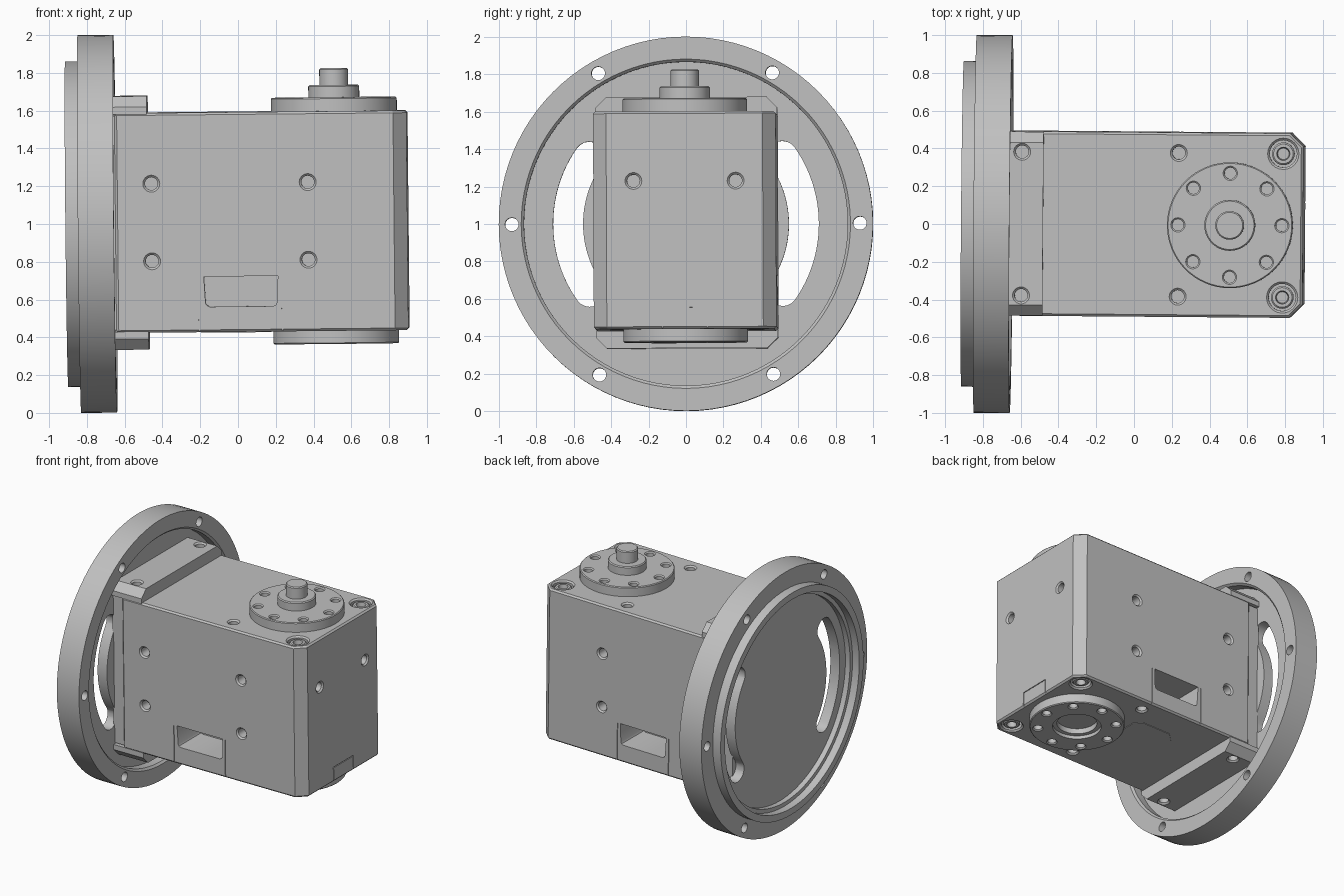
import bpy, bmesh, math
from mathutils import Vector, Matrix, Euler

if "Cube" in bpy.data.objects:
    bpy.data.objects.remove(bpy.data.objects["Cube"], do_unlink=True)

metal = bpy.data.materials.new("machined_grey")
metal.use_nodes = True
GREY = (0.53, 0.53, 0.53, 1)
metal.diffuse_color = GREY
for node in metal.node_tree.nodes:
    if node.type == 'BSDF_PRINCIPLED':
        node.inputs["Base Color"].default_value = GREY

X, Y, Z = Vector((1, 0, 0)), Vector((0, 1, 0)), Vector((0, 0, 1))
parts = []


def finish(name, bm, keep):
    bmesh.ops.recalc_face_normals(bm, faces=bm.faces)
    mesh = bpy.data.meshes.new(name)
    bm.to_mesh(mesh)
    bm.free()
    mesh.materials.append(metal)
    ob = bpy.data.objects.new(name, mesh)
    bpy.context.scene.collection.objects.link(ob)
    if keep:
        parts.append(ob)
    else:
        ob.hide_render = True
    return ob


def lathe(name, profile, origin, axis, n=24, keep=True):
    """Turn (height, radius) points around an axis; ends lie on the axis."""
    bm = bmesh.new()
    rot = axis.to_track_quat('Z', 'Y')
    rings = []
    for h, r in profile:
        count = n if r else 1
        rings.append([bm.verts.new(rot @ Vector((r * math.cos(math.tau * i / n),
                      r * math.sin(math.tau * i / n), h)) + Vector(origin)) for i in range(count)])
    for a, b in zip(rings, rings[1:]):
        for i in range(n):
            j = (i + 1) % n
            quad = [a[i % len(a)], a[j % len(a)], b[j % len(b)], b[i % len(b)]]
            bm.faces.new(list(dict.fromkeys(quad)))
    return finish(name, bm, keep)


def prism(name, outline, axis, lo, hi, keep=True):
    """Extrude a 2D outline along x, y or z."""
    place = {'x': lambda a, b, c: (c, a, b), 'y': lambda a, b, c: (a, c, b),
             'z': lambda a, b, c: (a, b, c)}[axis]
    bm = bmesh.new()
    low = [bm.verts.new(place(a, b, lo)) for a, b in outline]
    high = [bm.verts.new(place(a, b, hi)) for a, b in outline]
    bm.faces.new(low)
    bm.faces.new(high)
    for i in range(len(low)):
        j = (i + 1) % len(low)
        bm.faces.new((low[i], low[j], high[j], high[i]))
    return finish(name, bm, keep)


def rect(a, b, c, d):
    return [(a, c), (b, c), (b, d), (a, d)]


def hole(origin, axis, r=0.034, depth=0.1, sink=0.011):
    """Blind hole cutter with a small countersink; axis points out of the surface."""
    return lathe("hole_cutter", [(-depth, 0), (-depth, r), (-sink, r), (0, r + sink),
                 (0.02, r + sink), (0.02, 0)], origin, axis, keep=False)


def cut(ob, cutters, bevel=0):
    if bevel:
        m = ob.modifiers.new("edge_chamfer", 'BEVEL')
        m.width, m.segments, m.angle_limit = bevel, 1, math.radians(60)
    for c in cutters:
        m = ob.modifiers.new("cut", 'BOOLEAN')
        m.operation, m.solver, m.object = 'DIFFERENCE', 'EXACT', c
    dg = bpy.context.evaluated_depsgraph_get()
    mesh = bpy.data.meshes.new_from_object(ob.evaluated_get(dg))
    ob.modifiers.clear()
    ob.data = mesh
    for c in cutters:
        bpy.data.objects.remove(c, do_unlink=True)


# Mounting flange: outer ring, rear spigot and recessed web
FY, FZ = -0.006, 1.008
flange = lathe("mounting_flange", [
    (-0.81, 0), (-0.81, 0.78), (-0.85, 0.78), (-0.85, 0.81), (-0.907, 0.81), (-0.907, 0.862),
    (-0.84, 0.862), (-0.84, 1), (-0.65, 1), (-0.65, 0.88), (-0.665, 0.865),
    (-0.73, 0.865), (-0.73, 0)], (0, FY, FZ), X, n=96)
cutters = []
for k in range(6):
    a = k * math.pi / 3
    cutters.append(lathe("bolt_cutter", [(-1, 0), (-1, 0.036), (-0.5, 0.036), (-0.5, 0)],
                         (0, FY + 0.93 * math.cos(a), FZ + 0.93 * math.sin(a)), X, keep=False))
# Curved slots with round ends
END = math.radians(35)


def slot(side):
    pts = []
    for r, flip in ((0.71, 1), (0.55, -1)):
        pts += [(r * math.cos(t), r * math.sin(t))
                for t in [flip * END * (i / 12 - 1) for i in range(25)]]
        c = (0.63 * math.cos(END), flip * 0.63 * math.sin(END))
        for i in range(1, 10):
            t = flip * END + math.pi * i / 10 + (0 if flip > 0 else math.pi)
            pts.append((c[0] + 0.08 * math.cos(t), c[1] + 0.08 * math.sin(t)))
    return [(FY + side * y, FZ + z) for y, z in pts]


for s in (1, -1):
    cutters.append(prism("slot_cutter", slot(s), 'x', -1, -0.5, keep=False))
cut(flange, cutters)

# Gearbox housing with chamfered front corners
L, R, W, B, T, CH = -0.645, 0.9, 0.488, 0.431, 1.594, 0.07
housing = prism("housing", [(L, -W), (R - CH, -W), (R, CH - W), (R, W - CH), (R - CH, W), (L, W)],
                'z', B, T)
cutters = []
OX = 0.514
for s in (1, -1):
    # side and end mounting holes
    for x in (-0.453, 0.375):
        for z in (0.809, 1.22):
            cutters.append(hole((x, s * W, z), Y * s))
    cutters.append(hole((R, s * 0.273, 1.222), X))
    # top and bottom holes and corner counterbores
    for z, up in ((T, 1), (B, -1)):
        cutters.append(hole((0.24, s * 0.38, z), Z * up))
        cutters.append(hole((0.793, s * 0.38, z), Z * up, r=0.072, depth=0.07))
        lathe("corner_screw", [(-0.08, 0), (-0.08, 0.06), (-0.02, 0.06), (-0.012, 0.052),
              (-0.012, 0.035), (-0.05, 0.03), (-0.05, 0)], (0.793, s * 0.38, z), Z * up)
    # access window and its panel seams
    window = [(-0.18, 0.725), (-0.172, 0.585), (-0.165, 0.572), (-0.15, 0.565),
              (0.185, 0.565), (0.2, 0.572), (0.207, 0.585), (0.212, 0.725)]
    lo, hi = sorted((s * 0.22, s * 0.55))
    cutters.append(prism("window_cutter", window, 'y', lo, hi, keep=False))
    lo, hi = sorted((s * (W - 0.006), s * 0.55))
    for x in (-0.205, 0.235):
        cutters.append(prism("seam_cutter", rect(x - 0.004, x + 0.004, 0.4, 0.722), 'y', lo, hi, keep=False))
    cutters.append(prism("end_seam_cutter", rect(s * 0.12 - 0.003, s * 0.12 + 0.003, 0.4, 0.546),
                         'x', R - 0.006, 1, keep=False))
cutters.append(prism("end_seam_cutter", rect(-0.123, 0.123, 0.54, 0.546), 'x', R - 0.006, 1, keep=False))
cut(housing, cutters, bevel=0.012)

# Neck between housing and flange
prism("housing_neck", rect(-0.47, 0.47, B + 0.015, T - 0.015), 'x', -0.74, L + 0.02)

# Clamp brackets, with a chamfered outline and two holes each
MID = (B + T) / 2
for name, up in (("top_bracket", 1), ("bottom_bracket", -1)):
    outline = [(y, MID + up * z) for y, z in
               ((-0.486, 0.575), (-0.486, 0.614), (-0.43, 0.671), (0.43, 0.671), (0.486, 0.614), (0.486, 0.575))]
    bracket = prism(name, outline, 'x', -0.74, -0.475)
    cut(bracket, [hole((-0.588, s * 0.38, MID + up * 0.671), Z * up, depth=0.08) for s in (1, -1)])


# Output flanges, each with a ring of eight holes
def output_flange(name, profile, z, axis, height):
    disc = lathe(name, profile, (OX, 0, z), axis, n=64)
    cut(disc, [hole((OX + 0.275 * math.cos(k * math.pi / 4), 0.275 * math.sin(k * math.pi / 4),
                     z + axis.z * height), axis, r=0.03, depth=0.055, sink=0.008) for k in range(8)])


output_flange("top_output_flange", [(-0.03, 0), (-0.03, 0.333), (0.066, 0.333), (0.072, 0.327),
              (0.072, 0)], T, Z, 0.072)
lathe("output_hub", [(0.05, 0), (0.05, 0.135), (0.13, 0.135), (0.137, 0.128), (0.137, 0)],
      (OX, 0, T), Z, n=48)
lathe("output_shaft", [(0.1, 0), (0.1, 0.076), (0.22, 0.076), (0.227, 0.069), (0.227, 0)],
      (OX, 0, T), Z, n=32)
output_flange("bottom_output_flange", [(-0.03, 0), (-0.03, 0.333), (0.064, 0.333), (0.07, 0.327),
              (0.07, 0.17), (0.045, 0.17), (0.045, 0.14), (0.005, 0.14), (0.005, 0)], B, -Z, 0.07)

# Thin cover plate under the housing
prism("bottom_cover", [(-0.2, -0.17), (-0.12, -0.25), (0.12, -0.25), (0.17, -0.2),
                       (0.17, 0.2), (0.12, 0.25), (-0.12, 0.25), (-0.2, 0.17)], 'z', B - 0.004, B + 0.02)

# Shade, then settle the whole assembly at its slight tilt
bpy.ops.object.select_all(action='DESELECT')
for ob in parts:
    ob.select_set(True)
bpy.context.view_layer.objects.active = parts[0]
bpy.ops.object.shade_smooth_by_angle(angle=math.radians(30))
tilt = Euler((0.004, -0.01, -0.008)).to_matrix().to_4x4()
move = Matrix.Translation((0, 0, 1))
for ob in parts:
    ob.data.transform(move @ tilt @ move.inverted())
